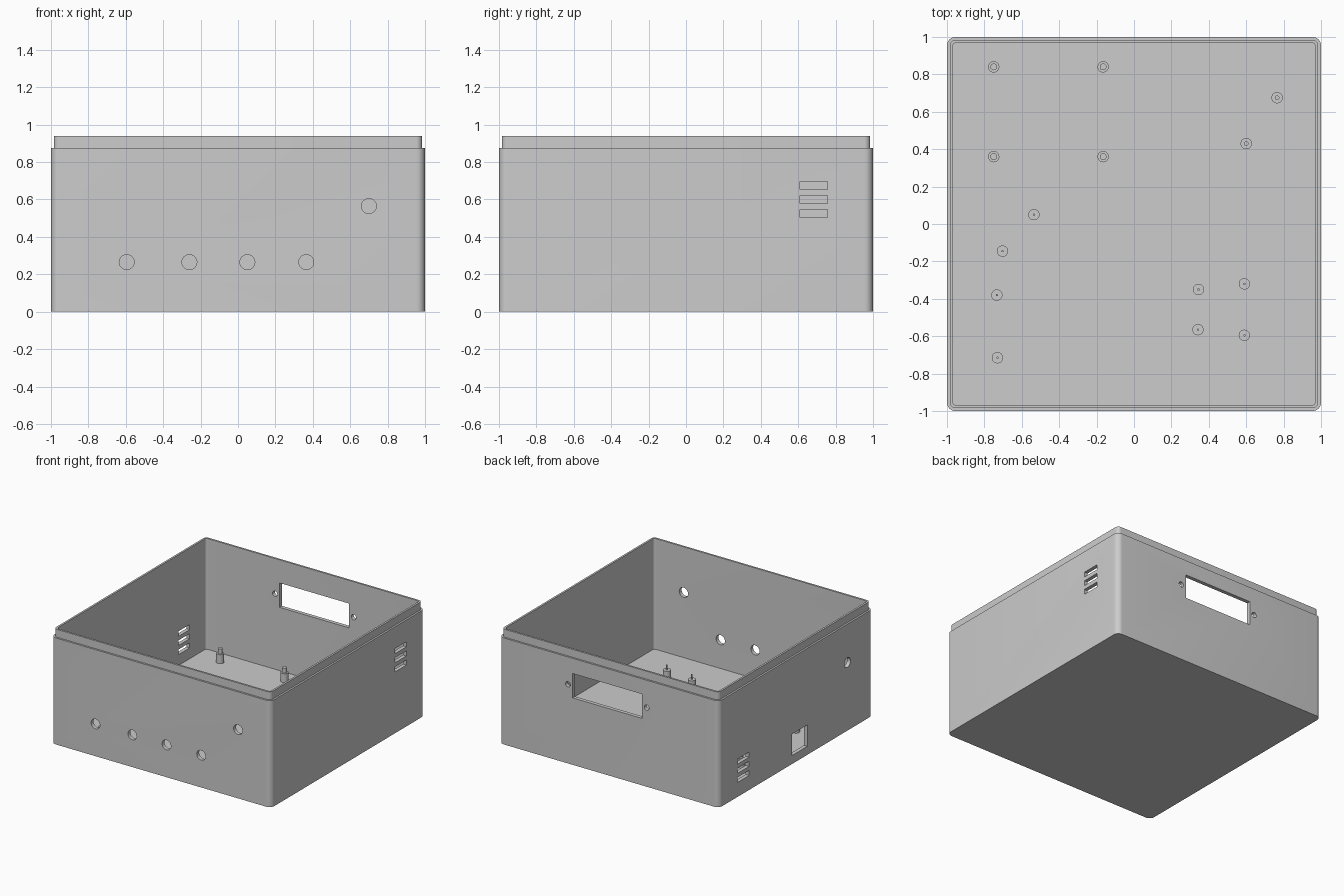
import bpy, bmesh, math
from mathutils import Matrix

if "Cube" in bpy.data.objects:
    bpy.data.objects.remove(bpy.data.objects["Cube"])

grey = bpy.data.materials.new("light_grey")
grey.diffuse_color = (0.604, 0.604, 0.604, 1)
grey.use_nodes = True
grey.node_tree.nodes["Principled BSDF"].inputs["Base Color"].default_value = grey.diffuse_color

FLOOR = 0.03


def finish(name, bm):
    bmesh.ops.recalc_face_normals(bm, faces=bm.faces)
    me = bpy.data.meshes.new(name)
    bm.to_mesh(me)
    bm.free()
    me.materials.append(grey)
    ob = bpy.data.objects.new(name, me)
    bpy.context.collection.objects.link(ob)
    return ob


def smooth(ob):
    bpy.ops.object.select_all(action='DESELECT')
    ob.select_set(True)
    bpy.context.view_layer.objects.active = ob
    bpy.ops.object.shade_smooth_by_angle(angle=math.radians(30))


def rounded_loop(bm, half, radius, z, steps=8):
    """Ring of vertices around a rounded square."""
    ring = []
    for q, (sx, sy) in enumerate(((1, 1), (-1, 1), (-1, -1), (1, -1))):
        for i in range(steps + 1):
            a = math.pi / 2 * (q + i / steps)
            ring.append(bm.verts.new((sx * (half - radius) + radius * math.cos(a),
                                      sy * (half - radius) + radius * math.sin(a), z)))
    return ring


# Enclosure: outer wall, stepped lip, inner wall and floor
bm = bmesh.new()
section = [(1.0, 0.045, 0), (1.0, 0.045, 0.875), (0.985, 0.032, 0.875),
           (0.985, 0.032, 0.94), (0.969, 0.018, 0.94), (0.969, 0.018, FLOOR)]
rings = [rounded_loop(bm, *s) for s in section]
for a, b in zip(rings, rings[1:]):
    for i in range(len(a)):
        j = (i + 1) % len(a)
        bm.faces.new((a[i], a[j], b[j], b[i]))
bm.faces.new(rings[0])
bm.faces.new(rings[-1])
box = finish("enclosure", bm)

# Cutters for the wall openings
cut = bmesh.new()


def cut_box(x0, x1, y0, y1, z0, z1):
    m = Matrix.Translation(((x0 + x1) / 2, (y0 + y1) / 2, (z0 + z1) / 2))
    m = m @ Matrix.Diagonal((x1 - x0, y1 - y0, z1 - z0, 1))
    bmesh.ops.create_cube(cut, size=1, matrix=m)


def cut_hole(x, y, z, r, axis):
    rot = Matrix.Rotation(math.pi / 2, 4, axis)
    bmesh.ops.create_cone(cut, cap_ends=True, segments=32, radius1=r, radius2=r,
                          depth=0.2, matrix=Matrix.Translation((x, y, z)) @ rot)


# front control holes
for x, z in ((-0.595, 0.265), (-0.26, 0.265), (0.05, 0.265), (0.365, 0.265), (0.7, 0.565)):
    cut_hole(x, -1, z, 0.04, 'X')
# back display opening and its screw holes
cut_box(-0.30, 0.33, 0.9, 1.1, 0.55, 0.75)
for x in (-0.343, 0.373):
    cut_hole(x, 1, 0.65, 0.022, 'X')
# vent slots, high on the right and low on the left
for side, low in ((1, 0.525), (-1, 0.14)):
    for i in range(3):
        z = low + 0.075 * i
        cut_box(side - 0.1, side + 0.1, 0.61, 0.757, z - 0.021, z + 0.021)
# left socket opening and cable hole
cut_box(-1.1, -0.9, -0.147, 0.053, 0.07, 0.245)
cut_hole(-1, -0.667, 0.56, 0.04, 'Y')

cutter = finish("opening_cutter", cut)
cutter.hide_render = True
mod = box.modifiers.new("openings", 'BOOLEAN')
mod.operation = 'DIFFERENCE'
mod.solver = 'EXACT'
mod.object = cutter
bpy.context.view_layer.objects.active = box
bpy.ops.object.modifier_apply(modifier=mod.name)
bpy.data.objects.remove(cutter)
smooth(box)


# Stepped standoffs: wide post with a narrower pin on top
def standoff(name, x, y, pin):
    bm = bmesh.new()
    prof = [(0.03, FLOOR - 0.01), (0.03, 0.103), (pin, 0.103), (pin, 0.143)]
    n = 32
    rows = [[bm.verts.new((x + r * math.cos(2 * math.pi * i / n),
                           y + r * math.sin(2 * math.pi * i / n), z)) for i in range(n)]
            for r, z in prof]
    for a, b in zip(rows, rows[1:]):
        for i in range(n):
            j = (i + 1) % n
            bm.faces.new((a[i], a[j], b[j], b[i]))
    bm.faces.new(rows[0])
    bm.faces.new(rows[-1])
    smooth(finish(name, bm))


groups = {
    "board_standoff": (0.018, [(-0.75, 0.84), (-0.165, 0.84), (-0.75, 0.36), (-0.165, 0.36)]),
    "corner_standoff": (0.012, [(0.765, 0.675), (0.6, 0.43)]),
    "small_standoff": (0.006, [(-0.535, 0.05), (-0.703, -0.145), (-0.733, -0.38),
                               (-0.73, -0.715), (0.345, -0.35), (0.342, -0.565),
                               (0.59, -0.32), (0.59, -0.595)]),
}
for name, (pin, spots) in groups.items():
    for i, (x, y) in enumerate(spots):
        standoff(f"{name}_{i + 1}", x, y, pin)
